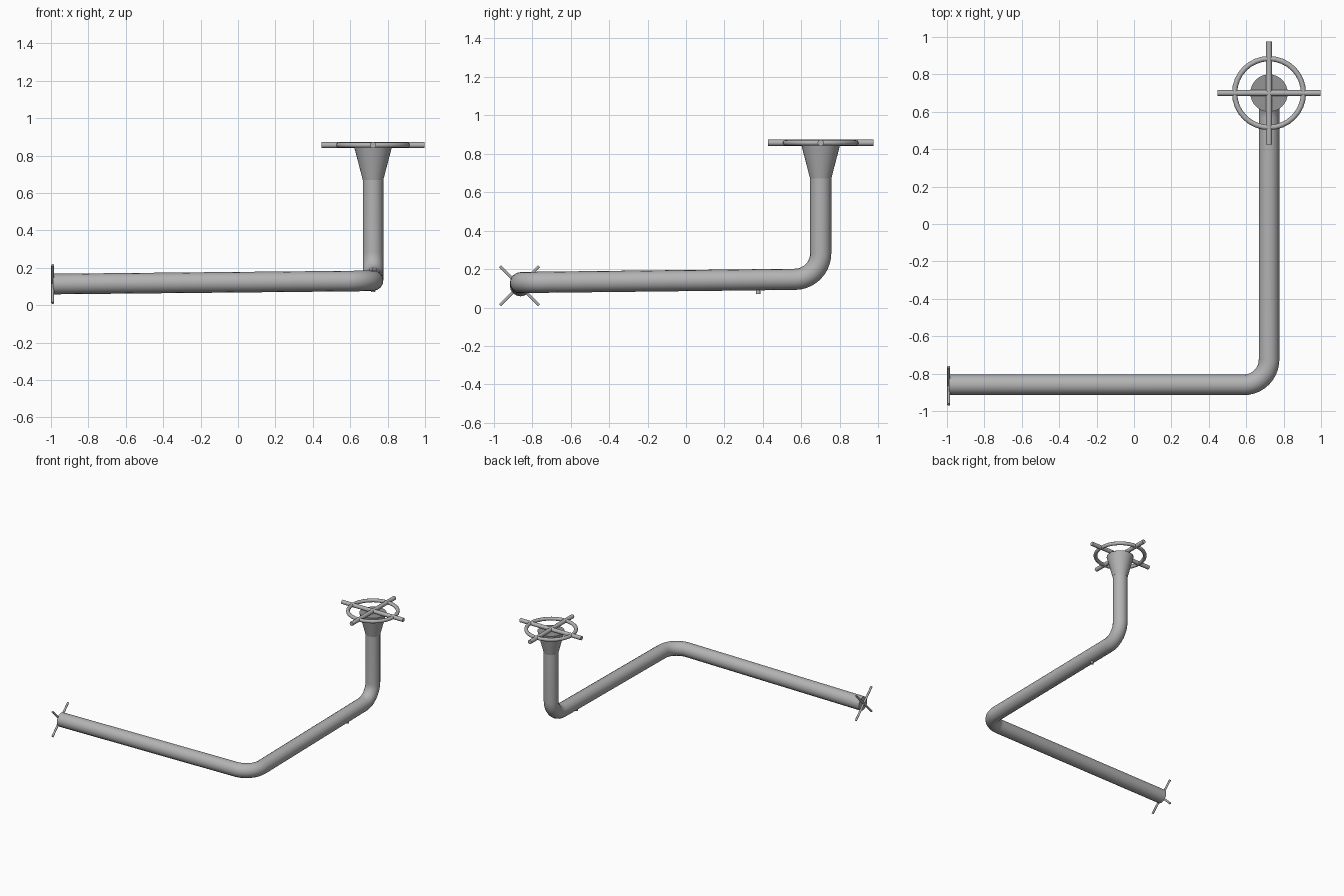
import bpy
import math
from mathutils import Vector

cube = bpy.data.objects.get("Cube")
if cube:
    bpy.data.objects.remove(cube, do_unlink=True)


def make_material(name, value):
    mat = bpy.data.materials.new(name)
    mat.use_nodes = True
    colour = (value, value, value, 1)
    mat.diffuse_color = colour
    mat.node_tree.nodes["Principled BSDF"].inputs["Base Color"].default_value = colour
    return mat


grey = make_material("pipe grey", 0.45)
dark = make_material("funnel mouth grey", 0.3)


def finish(obj, name, mat=grey):
    obj.name = name
    obj.data.materials.clear()
    obj.data.materials.append(mat)
    bpy.ops.object.select_all(action="DESELECT")
    obj.select_set(True)
    bpy.context.view_layer.objects.active = obj
    bpy.ops.object.shade_smooth_by_angle(angle=math.radians(35))
    return obj


def rod(name, start, end, radius, end_radius=None, mat=grey, sides=16):
    start, end = Vector(start), Vector(end)
    axis = end - start
    bpy.ops.mesh.primitive_cone_add(
        vertices=sides, radius1=radius,
        radius2=radius if end_radius is None else end_radius,
        depth=axis.length, location=(start + end) / 2,
        rotation=axis.to_track_quat("Z", "Y").to_euler())
    return finish(bpy.context.object, name, mat)


def rounded_path(corners, radius, steps=10):
    """Replace each inner corner with a circular bend."""
    points = [corners[0]]
    for before, corner, after in zip(corners, corners[1:], corners[2:]):
        a, b = (before - corner).normalized(), (after - corner).normalized()
        half = a.angle(b) / 2
        centre = corner + (a + b).normalized() * radius / math.sin(half)
        reach = radius / math.tan(half)
        first, last = corner + a * reach - centre, corner + b * reach - centre
        sweep = first.angle(last)
        for i in range(steps + 1):
            t = i / steps
            points.append(centre + (first * math.sin((1 - t) * sweep)
                                    + last * math.sin(t * sweep)) / math.sin(sweep))
    return points + [corners[-1]]


# Bent main pipe
px, py, front_y = 0.722, 0.70, -0.86
corners = [Vector(c) for c in ((-0.988, front_y, 0.113), (px, front_y, 0.13),
                               (px, py, 0.148), (px, py, 0.675))]
path = rounded_path(corners, 0.135)
curve = bpy.data.curves.new("pipe", "CURVE")
curve.dimensions = "3D"
curve.bevel_depth = 0.055
curve.bevel_resolution = 6
curve.use_fill_caps = True
spline = curve.splines.new("POLY")
spline.points.add(len(path) - 1)
for point, co in zip(spline.points, path):
    point.co = (*co, 1)
pipe = bpy.data.objects.new("pipe", curve)
bpy.context.collection.objects.link(pipe)
bpy.ops.object.select_all(action="DESELECT")
pipe.select_set(True)
bpy.context.view_layer.objects.active = pipe
bpy.ops.object.convert(target="MESH")
finish(bpy.context.object, "main_pipe")

# Funnel with a darker closed mouth
rod("funnel", (px, py, 0.67), (px, py, 0.842), 0.055, 0.1, sides=32)
rod("funnel_mouth", (px, py, 0.84), (px, py, 0.844), 0.1, mat=dark, sides=32)

# Wheel guard over the funnel
wheel_z = 0.856
bpy.ops.mesh.primitive_torus_add(location=(px, py, wheel_z), major_radius=0.184,
                                 minor_radius=0.014, major_segments=32, minor_segments=12)
finish(bpy.context.object, "guard_ring")
for name, arm in (("guard_bar_across", Vector((0.275, 0, 0))),
                  ("guard_bar_along", Vector((0, 0.275, 0)))):
    hub = Vector((px, py, wheel_z))
    rod(name, hub - arm, hub + arm, 0.016)

# Crossed pins on the far pipe end
for name, side in (("end_pin_rising", 1), ("end_pin_falling", -1)):
    hub, arm = Vector((-0.991, front_y - 0.005, 0.113)), Vector((0, 0.101, 0.101 * side))
    rod(name, hub - arm, hub + arm, 0.008, sides=12)

# Small drain nozzle beneath the pipe
rod("drain_nozzle", (px, 0.375, 0.071), (px, 0.375, 0.12), 0.012, 0.008, sides=12)
